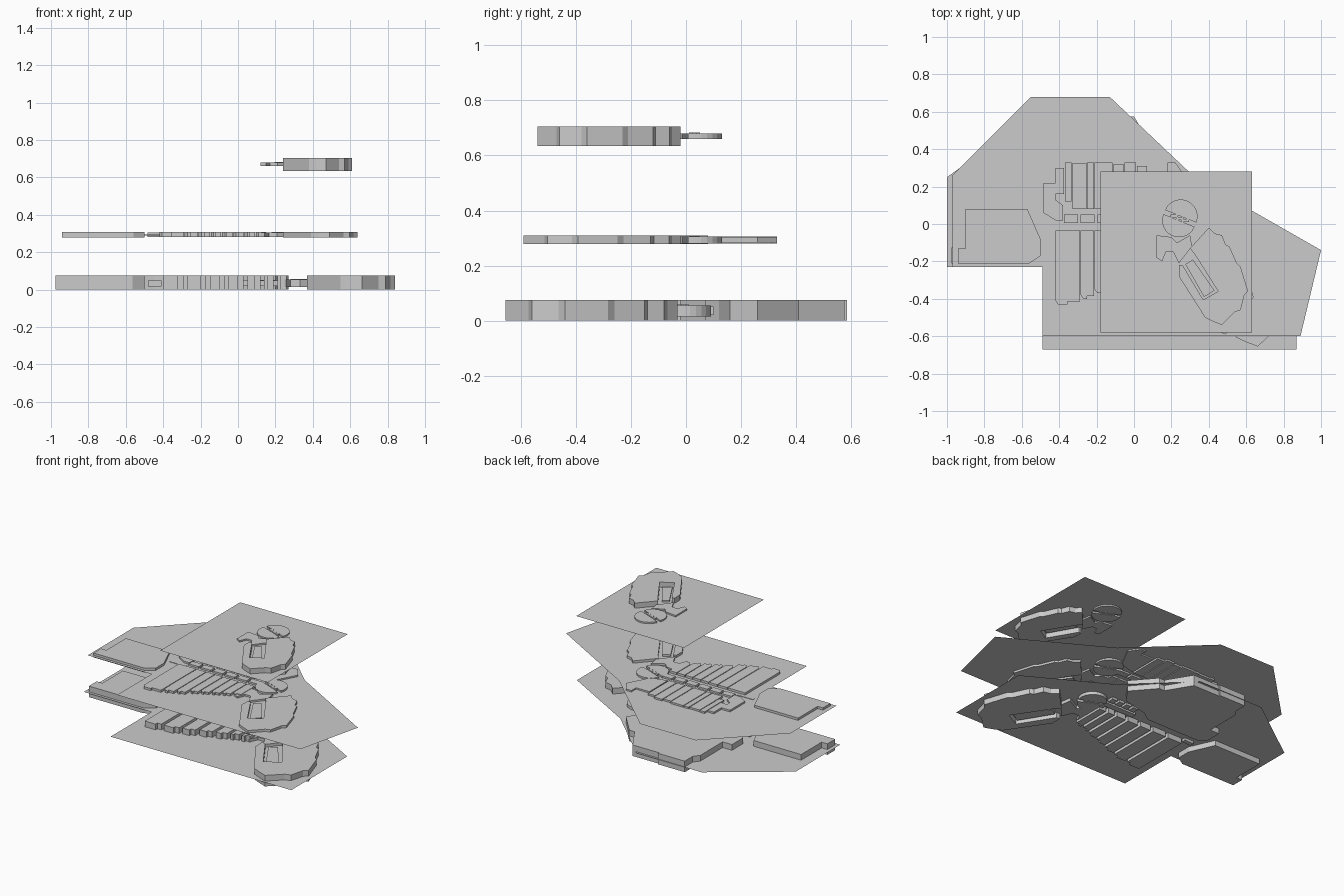
import bpy, bmesh, math

if "Cube" in bpy.data.objects:
    bpy.data.objects.remove(bpy.data.objects["Cube"])

def prism(name, pts, z0, z1=None):
    """Extruded outline, or a flat sheet when z1 is omitted."""
    bm = bmesh.new()
    f = bm.faces.new([bm.verts.new((x, y, z0)) for x, y in pts])
    f.normal_update()
    if f.normal.z < 0:
        f.normal_flip()
    if z1 is not None:
        r = bmesh.ops.extrude_face_region(bm, geom=[f], use_keep_orig=True)
        vs = [g for g in r["geom"] if isinstance(g, bmesh.types.BMVert)]
        bmesh.ops.translate(bm, verts=vs, vec=(0, 0, z1 - z0))
        bmesh.ops.recalc_face_normals(bm, faces=bm.faces[:])
    me = bpy.data.meshes.new(name)
    bm.to_mesh(me)
    bm.free()
    ob = bpy.data.objects.new(name, me)
    bpy.context.collection.objects.link(ob)
    return ob

def rect(x0, x1, y0, y1):
    return [(x0, y0), (x1, y0), (x1, y1), (x0, y1)]

def moved(pts, sx, sy, dx, dy):
    return [(x * sx + dx, y * sy + dy) for x, y in pts]

# Floor sheets of the three levels
prism("lower_sheet", [(-1, -.23), (-.49, -.23), (-.49, -.67), (.87, -.67), (.87, -.07),
                      (.33, .235), (-.04, .59), (-.53, .59), (-1, .25)], .036)
prism("middle_sheet", [(-.97, -.23), (-.49, -.23), (-.49, -.60), (.89, -.60), (1, -.14),
                       (.335, .24), (-.13, .68), (-.55, .68), (-.97, .26)], .293)
prism("upper_sheet", rect(-.18, .63, -.58, .28), .67)

# Curved hall with a courtyard notch, repeated on every level
hall = [(.40, -.02), (.43, -.05), (.47, -.06), (.49, -.11), (.51, -.12), (.55, -.21),
        (.57, -.23), (.61, -.36), (.59, -.38), (.57, -.46), (.54, -.47), (.47, -.54),
        (.42, -.52), (.38, -.50), (.24, -.28), (.24, -.22), (.26, -.22), (.37, -.405),
        (.45, -.36), (.33, -.17), (.30, -.13)]
court = [(.275, -.215), (.315, -.19), (.43, -.355), (.375, -.39)]

# Split round pavilion and the small foyer beside it
def half_disc(cx, cy, r, start):
    n = 12
    return [(cx + r * math.cos(start + math.pi * i / n),
             cy + r * math.sin(start + math.pi * i / n)) for i in range(n + 1)]

foyer = [(.12, -.06), (.20, -.07), (.23, -.10), (.30, -.06), (.31, -.12), (.24, -.21),
         (.21, -.15), (.17, -.15), (.15, -.20), (.12, -.18)]

levels = [("lower", 1.27, 1.2, .065, -.007, .0, .075, .015, .055, (.33, -.01)),
          ("middle", 1.08, 1.1, -.019, .004, .279, .309, .281, .305, (.23, .03)),
          ("upper", 1, 1, 0, 0, .635, .705, .66, .68, (.245, .03))]
for n, sx, sy, dx, dy, z0, z1, s0, s1, (cx, cy) in levels:
    prism(n + "_hall", moved(hall, sx, sy, dx, dy), z0, z1)
    prism(n + "_court", moved(court, sx, sy, dx, dy), s0, s1)
    prism(n + "_foyer", moved(foyer, sx, sy, dx, dy), s0, s1)
    a = math.radians(-22)
    for k, off in enumerate((.012, -.012)):
        ox, oy = -math.sin(a) * off, math.cos(a) * off
        prism(f"{n}_pavilion_{k}", half_disc(cx + ox, cy + oy, .09, a + k * math.pi), s0, s1)
    for k in range(3):
        prism(f"{n}_pavilion_bar_{k}", moved(rect(-.02, .02, -.008, .008), 1, 1,
              cx - .03 + k * .03, cy + .012 - k * .012), s0, s1 + .003)

# West wing on the two lower levels
wing = [(-.94, -.21), (-.56, -.21), (-.50, -.17), (-.50, -.08), (-.57, .08),
        (-.90, .08), (-.90, -.13), (-.94, -.13)]
prism("middle_wing", wing, .279, .309)
prism("lower_wing", moved(wing, 1.08, 1.05, .04, .01), 0, .075)

# Middle level: front row of gallery rooms
steps = [(-.42, -.29, -.43), (-.285, -.215, -.40), (-.21, -.15, -.37), (-.145, -.09, -.32),
         (-.085, -.03, -.29), (-.025, .03, -.26), (.035, .09, -.23), (.095, .15, -.20)]
for i, (x0, x1, y) in enumerate(steps):
    m = (x0 + x1) / 2
    prism(f"middle_front_room_{i}", [(x0, -.035), (x0, y + .02), (x0 + .015, y), (m, y),
          (m, y + .015), (x1, y + .015), (x1, -.035)], .281, .308)

# Middle level: back row of gallery rooms, corridor blocks between the rows
backs = [(-.42, -.375, .30), (-.37, -.335, .33), (-.33, -.255, .325), (-.25, -.215, .33),
         (-.21, -.115, .33), (-.11, -.055, .32), (-.05, .01, .33), (.015, .07, .31)]
for i, (x0, x1, y) in enumerate(backs):
    y0 = .16 - .04 * i if i < 2 else .08
    prism(f"middle_back_room_{i}", rect(x0, x1, y0, y), .281, .305)
prism("middle_west_steps", [(-.485, .06), (-.42, .02), (-.38, .02), (-.38, .10), (-.42, .13),
                            (-.42, .22), (-.485, .22)], .281, .305)
for i in range(6):
    prism(f"middle_corridor_{i}", rect(-.375 + i * .09, -.30 + i * .09, .005, .05), .281, .305)
prism("middle_east_rooms", [(.08, .08), (.19, .11), (.27, .26), (.22, .33), (.18, .33),
                            (.18, .28), (.08, .28)], .284, .303)
prism("west_link", rect(-.50, -.38, -.02, -.005), .29, .296)

# Lower level: large back block and front finger rooms
prism("lower_back_block", [(-.50, .10), (-.45, .07), (-.05, .07), (.02, .12), (.20, .16),
                           (.27, .26), (.14, .41), (.10, .41), (.0, .575), (-.20, .575),
                           (-.20, .585), (-.40, .585), (-.40, .50), (-.43, .46),
                           (-.43, .22), (-.50, .22)], 0, .075)
low = [(-.40, -.29, -.43), (-.27, -.17, -.41), (-.15, -.07, -.38), (-.05, .03, -.34),
       (.05, .12, -.31), (.14, .19, -.28), (.21, .26, -.26)]
for i, (x0, x1, y) in enumerate(low):
    prism(f"lower_front_room_{i}", [(x0, -.02), (x0, y), (x1 - .03, y), (x1 - .03, y + .02),
          (x1, y + .02), (x1, -.02)], 0, .075)
prism("lower_west_link", rect(-.48, -.41, -.03, .0), .018, .05)
prism("lower_east_link", rect(.02, .27, .0, .04), .02, .05)
for i in range(4):
    prism(f"lower_east_room_{i}", rect(.05 + i * .055, .09 + i * .055, .055, .10), .02, .052)
